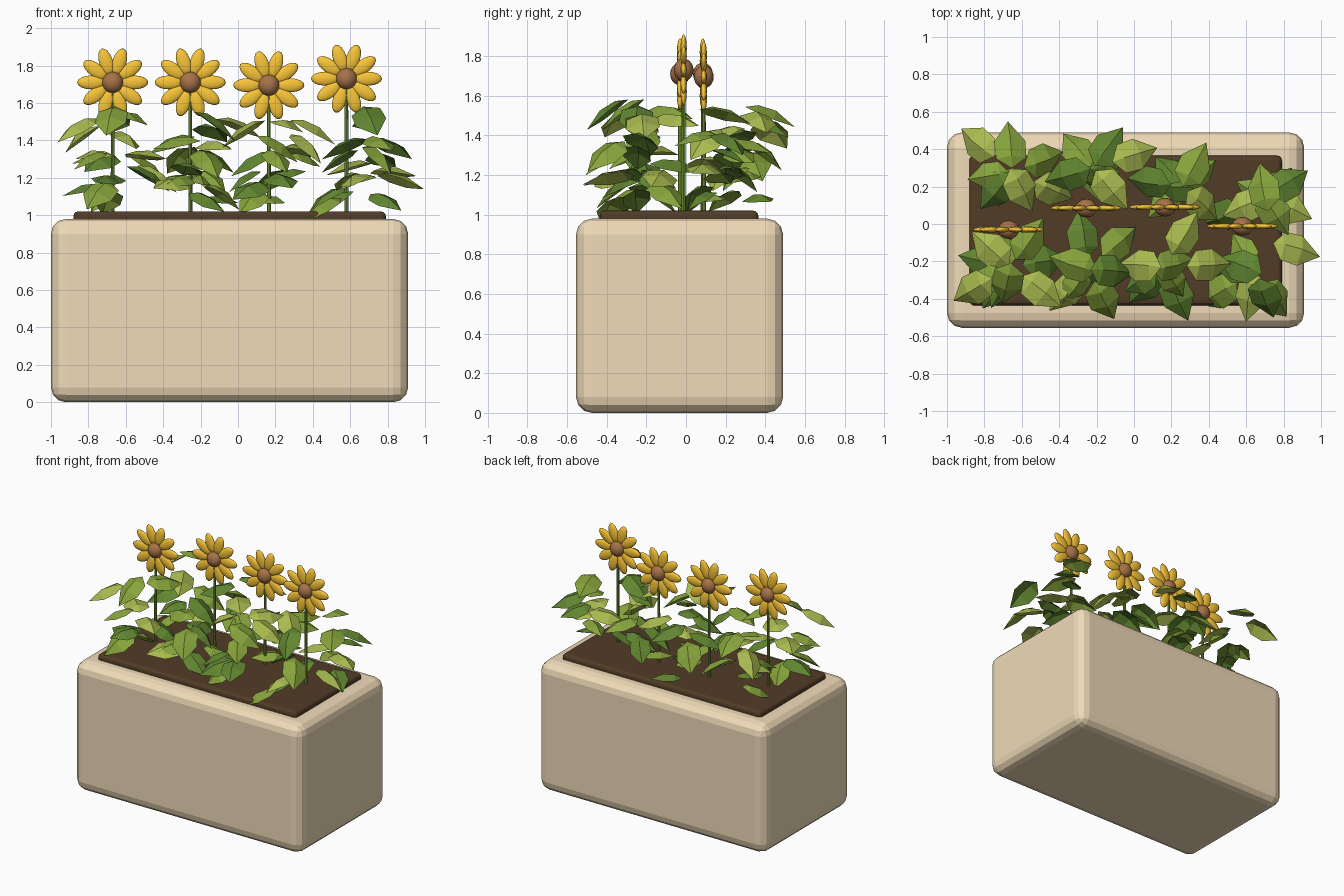
import bpy, bmesh, random
from math import radians, pi, atan2, hypot
from mathutils import Matrix, Vector

if "Cube" in bpy.data.objects:
    bpy.data.objects.remove(bpy.data.objects["Cube"])

random.seed(4)


def material(name, r, g, b):
    m = bpy.data.materials.new(name)
    m.diffuse_color = (r, g, b, 1)
    m.use_nodes = True
    m.node_tree.nodes["Principled BSDF"].inputs["Base Color"].default_value = m.diffuse_color
    return m


STONE = material("stone", 0.87, 0.71, 0.48)
SOIL = material("soil", 0.085, 0.045, 0.02)
YELLOW = material("petal_yellow", 0.95, 0.56, 0.04)
BROWN = material("seed_brown", 0.38, 0.17, 0.065)
STEM = material("stem_green", 0.20, 0.36, 0.04)
GREENS = [material("leaf_light", 0.40, 0.50, 0.08),
          material("leaf_mid", 0.24, 0.37, 0.045),
          material("leaf_dark", 0.12, 0.24, 0.03)]


def finish(bm, name, mats):
    me = bpy.data.meshes.new(name)
    bm.to_mesh(me)
    bm.free()
    for m in mats:
        me.materials.append(m)
    ob = bpy.data.objects.new(name, me)
    bpy.context.collection.objects.link(ob)
    return ob


def rounded_box(name, lo, hi, bevel, segments, mat):
    lo, hi = Vector(lo), Vector(hi)
    bm = bmesh.new()
    bmesh.ops.create_cube(bm, size=1, matrix=Matrix.Translation((lo + hi) / 2)
                          @ Matrix.Diagonal((hi - lo).to_4d()))
    bmesh.ops.bevel(bm, geom=bm.edges[:], offset=bevel, segments=segments,
                    profile=0.5, affect='EDGES')
    return finish(bm, name, [mat])


# Planter and soil
rounded_box("planter", (-1.0, -0.555, 0), (0.91, 0.49, 0.98), 0.08, 3, STONE)
rounded_box("soil", (-0.88, -0.435, 0.94), (0.79, 0.365, 1.02), 0.025, 3, SOIL)


def ellipsoid(bm, matrix, sx, sy, sz, index, u=12, v=8):
    old = set(bm.faces)
    bmesh.ops.create_uvsphere(bm, u_segments=u, v_segments=v, radius=1,
                              matrix=matrix @ Matrix.Diagonal((sx, sy, sz, 1)))
    for f in bm.faces:
        if f not in old:
            f.material_index = index


# Flowers: stem, ring of ten petals, seed head
for n, (x, y, z) in enumerate([(-0.67, -0.03, 1.71), (-0.255, 0.085, 1.71),
                               (0.165, 0.09, 1.695), (0.58, -0.012, 1.73)]):
    bm = bmesh.new()
    centre = Matrix.Translation((x, y, z))
    for k in range(10):
        spin = Matrix.Rotation(2 * pi * k / 10, 4, 'Y')
        ellipsoid(bm, centre @ spin @ Matrix.Translation((0.115, 0, 0)),
                  0.075, 0.016, 0.037, 0)
    ellipsoid(bm, centre, 0.057, 0.05, 0.057, 1, 16, 10)
    head = finish(bm, f"flower_head_{n + 1}", [YELLOW, BROWN])
    for p in head.data.polygons:
        p.use_smooth = True
    bm = bmesh.new()
    bmesh.ops.create_cone(bm, cap_ends=True, segments=8, radius1=0.011, radius2=0.009,
                          depth=z - 1.0,
                          matrix=Matrix.Translation((x, y, (z + 1.0) / 2)))
    finish(bm, f"flower_stem_{n + 1}", [STEM])


# One folded, drooping leaf: midrib ridge with both edges lower
def add_leaf(bm, pos, heading, pitch, roll, length, shade):
    m = (Matrix.Translation(pos) @ Matrix.Rotation(heading, 4, 'Z')
         @ Matrix.Rotation(pitch, 4, 'Y') @ Matrix.Rotation(roll, 4, 'X'))

    def vert(a, b, c):
        return bm.verts.new(m @ (Vector((a, b, c)) * length))
    base, tip = vert(-0.45, 0, -0.04), vert(0.53, 0, -0.14)
    ribs = [vert(-0.22, 0, 0.06), vert(0.12, 0, 0.05)]
    faces = []
    for s in (1, -1):
        e1, e2 = vert(-0.25, s * 0.29, -0.05), vert(0.10, s * 0.31, -0.09)
        for f in ([base, ribs[0], e1], [ribs[0], ribs[1], e2, e1], [ribs[1], tip, e2]):
            faces.append(bm.faces.new(f if s < 0 else f[::-1]))
    for f in faces:
        f.normal_update()
        f.material_index = shade


# Leaf centres for the back and front rows of bushes
BACK = [(-0.84, 0.43, 1.43), (-0.66, 0.42, 1.52), (-0.73, 0.18, 1.30), (-0.60, 0.19, 1.42),
        (-0.48, 0.34, 1.27), (-0.35, 0.26, 1.40), (-0.43, 0.18, 1.22), (-0.30, 0.40, 1.32),
        (-0.14, 0.41, 1.46), (0.00, 0.37, 1.49), (-0.21, 0.26, 1.20), (0.08, 0.22, 1.30),
        (-0.13, 0.19, 1.38), (0.32, 0.31, 1.36), (0.24, 0.20, 1.22), (0.37, 0.10, 1.38),
        (0.69, 0.19, 1.52), (0.82, 0.22, 1.38), (0.60, 0.10, 1.27), (0.75, 0.06, 1.40),
        (0.48, 0.04, 1.10), (0.82, 0.09, 1.24)]
FRONT = [(-0.86, -0.35, 1.48), (-0.68, -0.32, 1.53), (-0.80, -0.20, 1.15), (-0.76, -0.14, 1.33),
         (-0.56, -0.09, 1.53), (-0.48, -0.20, 1.22), (-0.50, -0.35, 1.33), (-0.32, -0.22, 1.40),
         (-0.27, -0.06, 1.26), (-0.35, -0.36, 1.18), (-0.16, -0.41, 1.30), (-0.12, -0.25, 1.50),
         (0.03, -0.22, 1.46), (-0.08, -0.10, 1.12), (0.07, -0.33, 1.15), (0.27, -0.06, 1.49),
         (0.21, -0.22, 1.38), (0.23, -0.39, 1.20), (0.40, -0.22, 1.47), (0.45, -0.37, 1.05),
         (0.57, -0.22, 1.38), (0.62, -0.38, 1.20), (0.76, -0.40, 1.32), (0.70, -0.40, 1.53),
         (0.865, -0.13, 1.20), (-0.74, -0.36, 1.13)]
ROWS = {"back": (BACK, [(-0.65, 0.28), (-0.22, 0.30), (0.26, 0.20), (0.70, 0.14)]),
        "front": (FRONT, [(-0.66, -0.23), (-0.25, -0.24), (0.16, -0.23), (0.65, -0.25)])}

for row, (leaves, bushes) in ROWS.items():
    meshes = [bmesh.new() for _ in bushes]
    # smaller leaves under the canopy
    under = [(bx + random.uniform(-0.14, 0.14), by + random.uniform(-0.11, 0.11),
              1.09 + 0.11 * k) for bx, by in bushes for k in range(3)]
    for n, (x, y, z) in enumerate(leaves + under):
        i = min(range(4), key=lambda b: hypot(x - bushes[b][0], y - bushes[b][1]))
        heading = atan2(y - bushes[i][1], x - bushes[i][0])
        pitch, roll = radians(random.uniform(-5, 30)), radians(random.uniform(-20, 20))
        if x == 0.865:  # longest side shoot
            heading, pitch = -0.25, radians(10)
        add_leaf(meshes[i], (x, y, z), heading, pitch, roll,
                 0.275 if n < len(leaves) else 0.23,
                 n % 3 if n < len(leaves) else 1 + n % 2)
    for i, bm in enumerate(meshes):
        finish(bm, f"{row}_bush_leaves_{i + 1}", GREENS)
